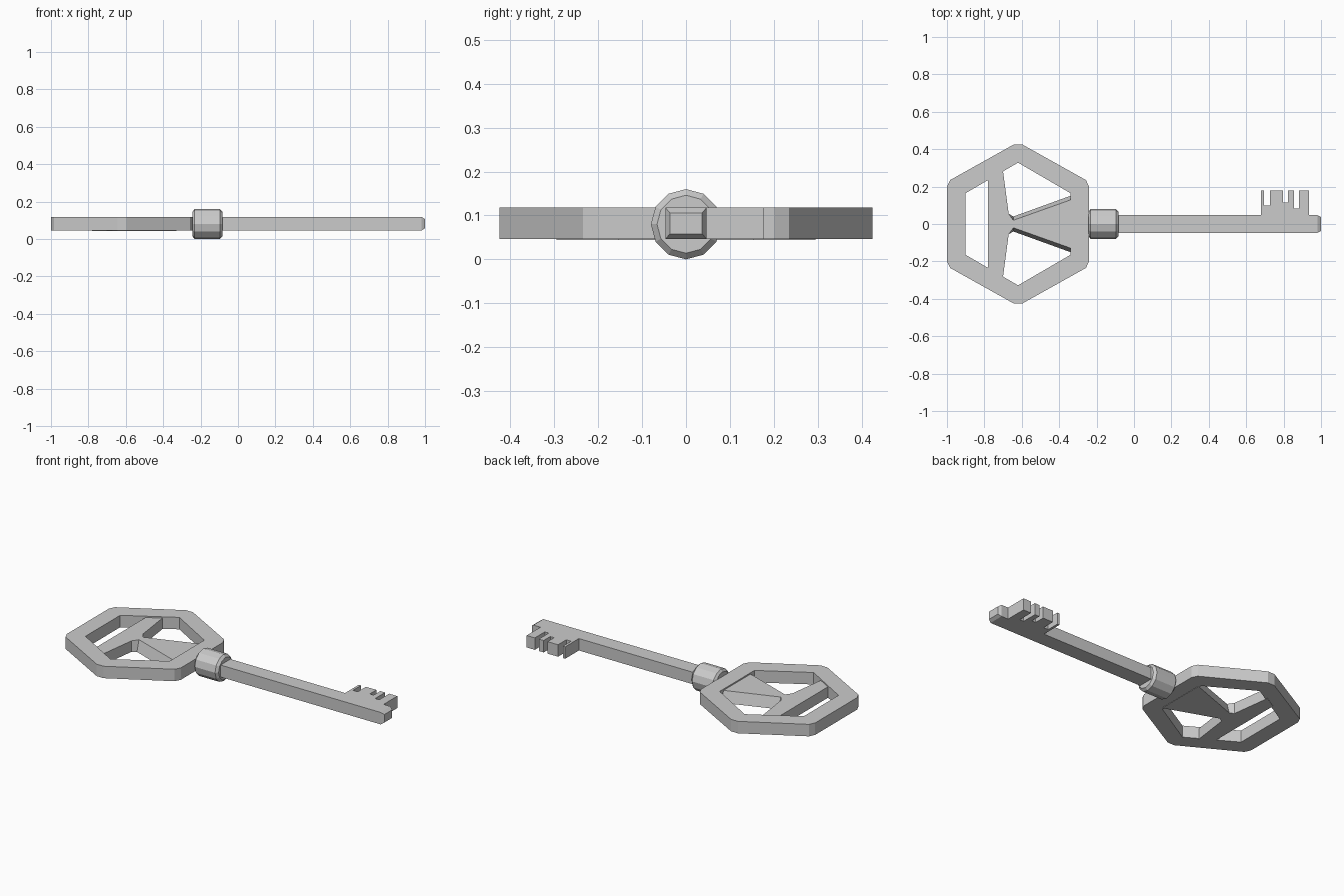
import bpy, bmesh
from math import sin, cos, pi

if "Cube" in bpy.data.objects:
    bpy.data.objects.remove(bpy.data.objects["Cube"])

Z0, Z1 = 0.046, 0.118


def finish(name, bm):
    bmesh.ops.recalc_face_normals(bm, faces=bm.faces)
    mesh = bpy.data.meshes.new(name)
    bm.to_mesh(mesh)
    bm.free()
    obj = bpy.data.objects.new(name, mesh)
    bpy.context.collection.objects.link(obj)
    return obj


def loft(name, loops, caps=True):
    """Skin matching loops of 3D points, capped or joined back to the first."""
    bm = bmesh.new()
    rings = [[bm.verts.new(p) for p in loop] for loop in loops]
    pairs = list(zip(rings, rings[1:]))
    if caps:
        bm.faces.new(rings[0])
        bm.faces.new(rings[-1])
    else:
        pairs.append((rings[-1], rings[0]))
    for a, b in pairs:
        for i in range(len(a)):
            j = (i + 1) % len(a)
            bm.faces.new((a[i], a[j], b[j], b[i]))
    return finish(name, bm)


def at_z(points, z):
    return [(x, y, z) for x, y in points]


def mirror_y(points):
    return points + [(x, -y) for x, y in reversed(points)]


# Bow: hexagonal ring with clipped outer corners
outer = mirror_y([(-1, 0.2), (-0.983, 0.235), (-0.643, 0.425),
                  (-0.597, 0.425), (-0.257, 0.235), (-0.24, 0.2)])
inner = mirror_y([(-0.9, 0.165), (-0.9, 0.165), (-0.62, 0.328),
                  (-0.62, 0.328), (-0.34, 0.165), (-0.34, 0.165)])
bow = loft("bow_ring", [at_z(outer, Z0), at_z(outer, Z1),
                        at_z(inner, Z1), at_z(inner, Z0)], caps=False)
bm = bmesh.new()
bm.from_mesh(bow.data)
bmesh.ops.remove_doubles(bm, verts=bm.verts, dist=0.001)
bmesh.ops.recalc_face_normals(bm, faces=bm.faces)
bm.to_mesh(bow.data)
bm.free()

# Bow insert: cross bar and flared wedge with sloping sides
low = mirror_y([(-0.78, 0.25), (-0.702, 0.295), (-0.67, 0.055),
                (-0.645, 0.04), (-0.33, 0.154)])
top = mirror_y([(-0.78, 0.25), (-0.702, 0.295), (-0.67, 0.055),
                (-0.645, 0.02), (-0.33, 0.132)])
loft("bow_insert", [at_z(low, 0.044), at_z(top, 0.11)])

# Collar: twelve-sided sleeve with chamfered ends
collar = [(-0.243, 0.066), (-0.232, 0.08), (-0.097, 0.08), (-0.083, 0.066)]
loft("collar", [[(x, r * sin(i * pi / 6), 0.08 + r * cos(i * pi / 6))
                 for i in range(12)] for x, r in collar])


# Shaft: rectangular bar with a chamfered tip
def section(x, w, z0, z1):
    return [(x, -w, z0), (x, w, z0), (x, w, z1), (x, -w, z1)]


loft("shaft", [section(-0.25, 0.047, Z0, Z1), section(0.982, 0.047, Z0, Z1),
               section(1.0, 0.037, Z0 + 0.012, Z1 - 0.012)])

# Bit: notched teeth on the side of the shaft
T = 0.178
bit = [(0.68, 0.04), (0.68, T), (0.695, T), (0.695, 0.1), (0.727, 0.1),
       (0.727, T), (0.797, T), (0.797, 0.115), (0.823, 0.115), (0.823, T),
       (0.855, T), (0.855, 0.083), (0.882, 0.083), (0.882, T),
       (0.936, T), (0.936, 0.04)]
loft("bit_teeth", [at_z(bit, Z0), at_z(bit, Z1)])
